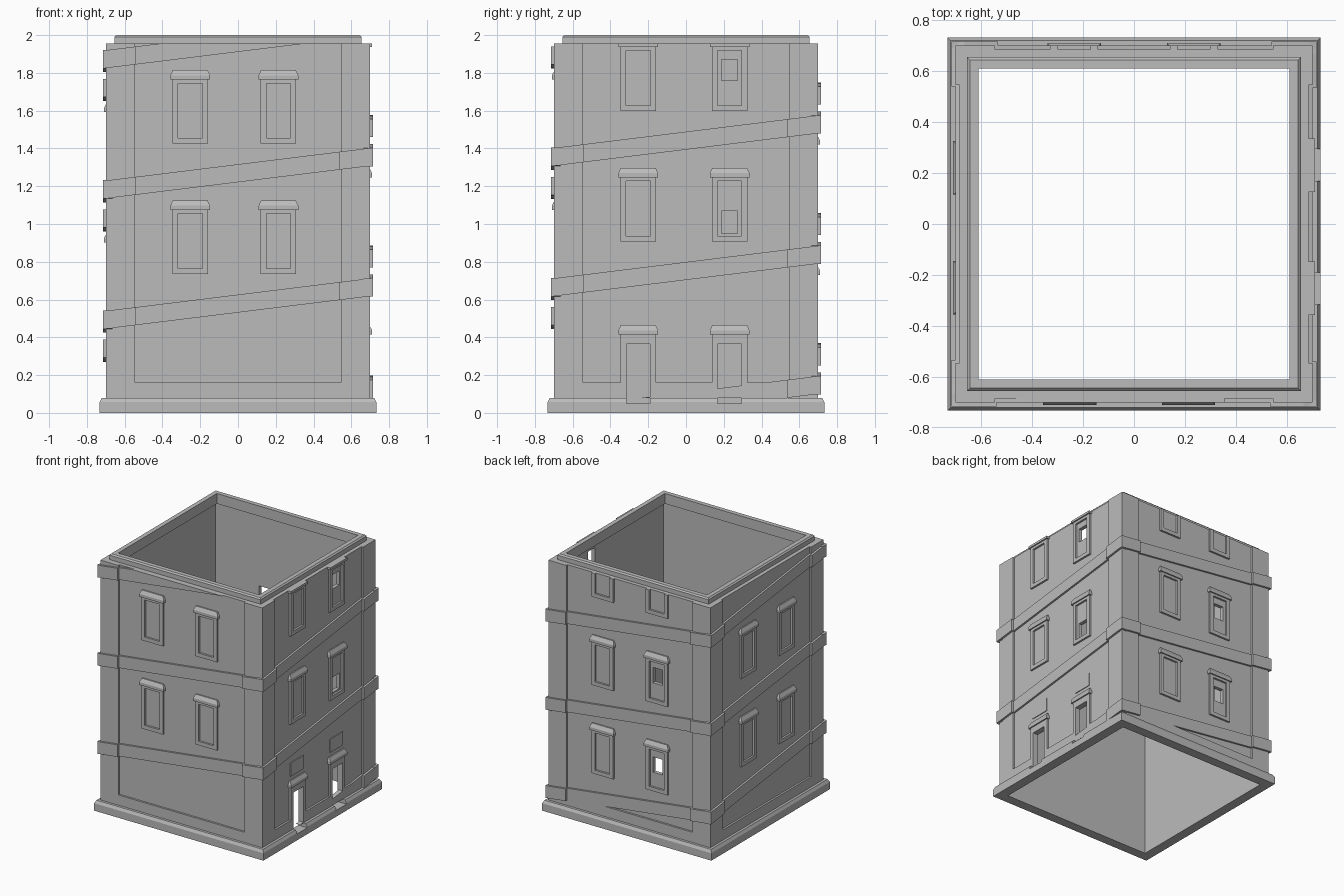
import bpy, bmesh, math
from mathutils import Matrix

if "Cube" in bpy.data.objects:
    bpy.data.objects.remove(bpy.data.objects["Cube"])

stone = bpy.data.materials.new("grey stone")
stone.use_nodes = True
grey = (0.5, 0.5, 0.5, 1)
stone.diffuse_color = grey
stone.node_tree.nodes["Principled BSDF"].inputs["Base Color"].default_value = grey

INNER, PANEL, FACE, BAND = 0.655, 0.685, 0.70, 0.716   # distances from the axis
BASE, TOP = 0.08, 1.955                                # wall bottom and top
RISE = 0.1725                                          # spiral climb per side
COLUMNS = [(-0.253, 0.214), (-0.253, 0.231), (-0.235, 0.235), (-0.22, 0.25)]
SIDES = ["front", "left", "back", "right"]


def finish(name, bm, side=0):
    """Turn a mesh built on the front into an object on the given side."""
    bmesh.ops.recalc_face_normals(bm, faces=bm.faces)
    bm.transform(Matrix.Rotation(math.pi / 2 * side, 4, 'Z'))
    mesh = bpy.data.meshes.new(name)
    bm.to_mesh(mesh)
    bm.free()
    mesh.materials.append(stone)
    obj = bpy.data.objects.new(name, mesh)
    bpy.context.collection.objects.link(obj)
    return obj


def loft(bm, loops, closed=False):
    """Skin a stack of equal-length loops, capped unless closed into a ring."""
    rings = [[bm.verts.new(p) for p in loop] for loop in loops]
    pairs = list(zip(rings, rings[1:])) + ([(rings[-1], rings[0])] if closed else [])
    for a, b in pairs:
        for i in range(len(a)):
            j = (i + 1) % len(a)
            bm.faces.new((a[i], a[j], b[j], b[i]))
    if not closed:
        bm.faces.new(rings[0])
        bm.faces.new(rings[-1])


def prism(bm, outline, near, far):
    """Extrude an outline of (u, z) points outward from the wall."""
    loft(bm, [[(u, -d, z) for u, z in outline] for d in (near, far)])


def box(bm, u0, u1, z0, z1, near, far):
    prism(bm, [(u0, z0), (u1, z0), (u1, z1), (u0, z1)], near, far)


def square_ring(name, profile):
    bm = bmesh.new()
    loft(bm, [[(d, -d, z), (d, d, z), (-d, d, z), (-d, -d, z)] for d, z in profile], True)
    return finish(name, bm)


def clip(outline, level, sign):
    """Keep the part of an outline above (sign 1) or below (sign -1) a level."""
    kept = []
    for (u0, z0), (u1, z1) in zip(outline, outline[1:] + outline[:1]):
        a, b = (z0 - level) * sign, (z1 - level) * sign
        if a >= 0:
            kept.append((u0, z0))
        if a * b < 0:
            t = a / (a - b)
            kept.append((u0 + t * (u1 - u0), level))
    return kept


def cornice(bm, u, z):
    """Projecting lip with a sloped cap."""
    levels = [(z, 0.105, 0.71), (z + 0.022, 0.105, 0.71), (z + 0.05, 0.092, 0.695)]
    if z + 0.05 > TOP:
        levels = [(z, 0.105, 0.71), (TOP, 0.105, 0.71)]
    loft(bm, [[(u - w, -d, h), (u + w, -d, h), (u + w, -INNER - 0.01, h),
               (u - w, -INNER - 0.01, h)] for h, w, d in levels])


# Plinth, wall, bottom rail and parapet rim
plinth = square_ring("plinth", [(INNER, 0), (0.732, 0), (0.732, 0.058), (0.72, BASE), (INNER, BASE)])
wall = square_ring("wall", [(INNER, BASE), (PANEL, BASE), (PANEL, TOP), (INNER, TOP)])
rail = square_ring("bottom_rail", [(PANEL - 0.01, BASE), (FACE, BASE), (FACE, 0.16), (PANEL - 0.01, 0.16)])
square_ring("parapet_rim", [(0.61, 1.92), (INNER, 1.92), (INNER, 1.99), (0.645, 2), (0.61, 2)])

# Corner pilasters
e, i = 0.545, 0.665
corner = [(e, -FACE), (FACE, -FACE), (FACE, -e), (i, -e), (i, -i), (e, -i)]
for side in range(4):
    bm = bmesh.new()
    loft(bm, [[(x, y, z) for x, y in corner] for z in (BASE, TOP)])
    finish("corner_pilaster_" + str(side + 1), bm, side)

# Spiral band, thicker where it wraps the corners
for n in range(-3, 9):
    bm = bmesh.new()
    for u0, u1, depth in ((-BAND, -0.54, BAND), (-0.54, 0.535, FACE), (0.535, BAND, BAND)):
        z0, z1 = (0.54 + RISE * (n + 0.5 + u / 1.4) for u in (u0, u1))
        h = 0.095
        outline = [(u0, z0 - h), (u1, z1 - h), (u1, z1), (u0, z0)]
        outline = clip(clip(outline, BASE, 1), TOP, -1)
        if len(outline) > 2:
            prism(bm, outline, INNER + 0.01, depth)
    finish("spiral_band_" + SIDES[n % 4], bm, n % 4)

# Windows climbing with the band
for n in range(-2, 7):
    z = 0.735 + RISE * n
    top = min(z + 0.35, TOP)
    for u in COLUMNS[n % 4]:
        bm = bmesh.new()
        w, v = 0.094, 0.064
        box(bm, u - w, u - v, z, top, PANEL - 0.01, FACE)
        box(bm, u + v, u + w, z, top, PANEL - 0.01, FACE)
        box(bm, u - v, u + v, z, z + 0.03, PANEL - 0.01, FACE)
        if z + 0.32 < TOP:
            box(bm, u - v, u + v, z + 0.32, top, PANEL - 0.01, FACE)
        if z + 0.34 < TOP:
            cornice(bm, u, z + 0.34)
        finish("window_frame_" + SIDES[n % 4], bm, n % 4)

# Doorways with a frame, cornice and plaque
for u in COLUMNS[1]:
    bm = bmesh.new()
    w, v = 0.094, 0.063
    box(bm, u - w, u - v, BASE, 0.43, PANEL - 0.01, FACE)
    box(bm, u + v, u + w, BASE, 0.43, PANEL - 0.01, FACE)
    box(bm, u - v, u + v, 0.365, 0.43, PANEL - 0.01, FACE)
    cornice(bm, u, 0.415)
    finish("door_frame", bm, 1)
    bm = bmesh.new()
    box(bm, u - 0.08, u + 0.08, 0.495, 0.6, PANEL - 0.002, PANEL + 0.006)
    finish("door_plaque", bm, 1)

# Openings cut through the wall
cutters = []
openings = [(1, u, 0.063, 0.05, 0.365) for u in COLUMNS[1]]
openings += [(1, COLUMNS[1][1], 0.042, 0.95, 1.07), (1, COLUMNS[1][1], 0.042, 1.76, 1.87),
             (2, COLUMNS[2][1], 0.042, 0.53, 0.65), (2, COLUMNS[2][1], 0.042, 1.23, 1.35)]
for side, u, w, z0, z1 in openings:
    bm = bmesh.new()
    box(bm, u - w, u + w, z0, z1, 0.5, 0.8)
    cutter = finish("opening_cutter", bm, side)
    cutter.hide_render = True
    cutters.append(cutter)

for obj in (plinth, wall, rail):
    for cutter in cutters:
        if obj is wall or cutter in cutters[:2]:
            mod = obj.modifiers.new("opening", 'BOOLEAN')
            mod.operation, mod.solver, mod.object = 'DIFFERENCE', 'EXACT', cutter
    graph = bpy.context.evaluated_depsgraph_get()
    cut_mesh = bpy.data.meshes.new_from_object(obj.evaluated_get(graph))
    obj.modifiers.clear()
    obj.data = cut_mesh
for cutter in cutters:
    bpy.data.objects.remove(cutter)
